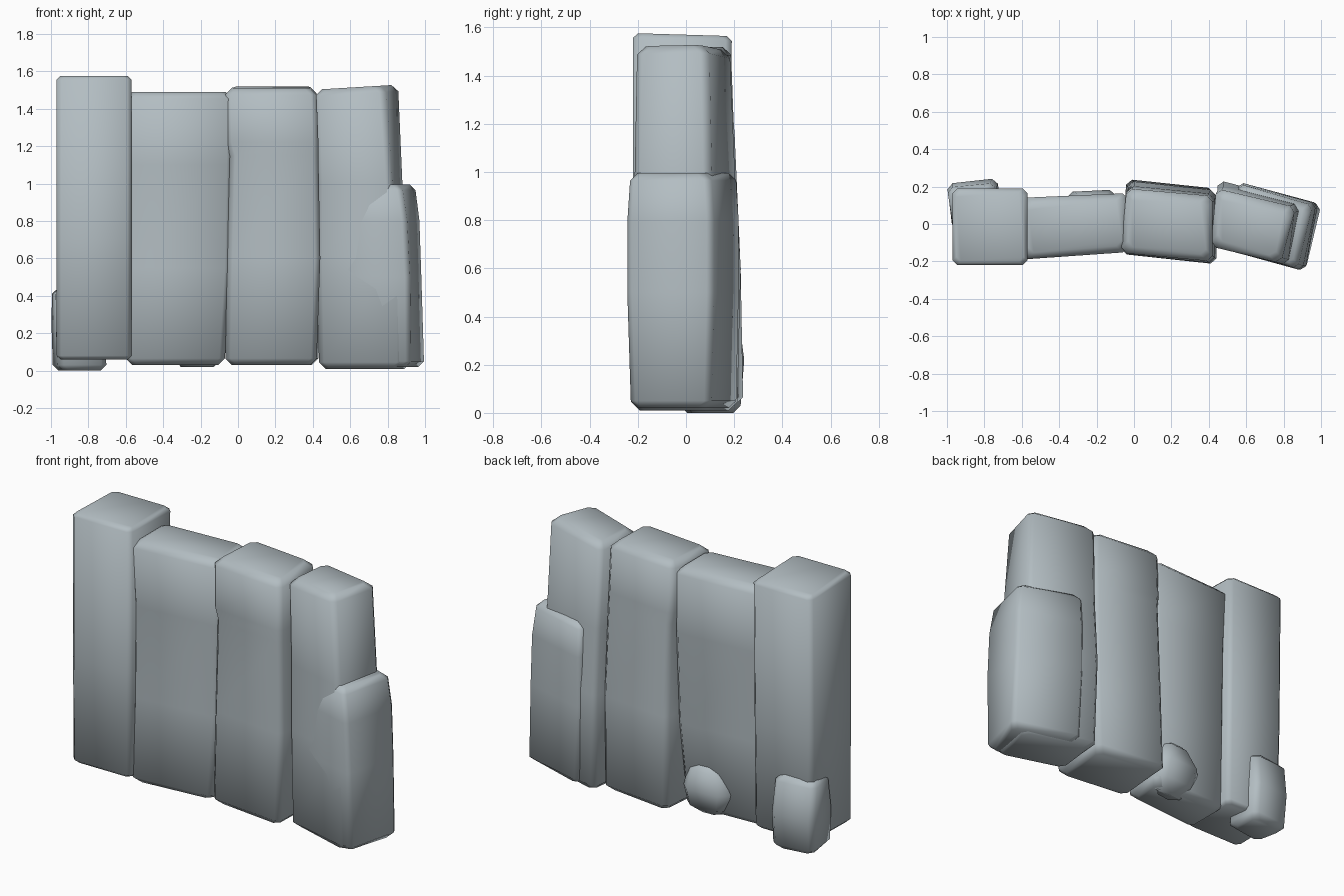
import bpy, bmesh
from mathutils import Vector

stone = bpy.data.materials.new("grey_stone")
stone.diffuse_color = (0.45, 0.51, 0.54, 1)


def ring_points(corners, cut, inset):
    """Eight-sided outline: a quad with clipped corners, pulled inwards."""
    q = [Vector(c) for c in corners]
    mid = sum(q, Vector((0, 0))) / 4
    q = [p + Vector(((-1 if p.x > mid.x else 1) * inset,
                     (-1 if p.y > mid.y else 1) * inset)) for p in q]
    out = []
    for i, p in enumerate(q):
        for other in (q[i - 1], q[(i + 1) % 4]):
            out.append(p + (other - p).normalized() * cut)
    return out


def rock(name, rings, cut=0.03, edge=0.03, tilt=(0, 0)):
    """Loft rings of (z, four corners) into a soft-edged stone block.
    Corners run front left, front right, back right, back left."""
    levels = [(rings[0][0], rings[0][1], edge)]
    levels.append((rings[0][0] + edge, rings[0][1], 0))
    levels += [(z, c, 0) for z, c in rings[1:-1]]
    levels.append((rings[-1][0] - edge, rings[-1][1], 0))
    levels.append((rings[-1][0], rings[-1][1], edge))
    bm = bmesh.new()
    loops = []
    for k, (z, corners, inset) in enumerate(levels):
        pts = ring_points(corners, cut, inset)
        mid = sum(pts, Vector((0, 0))) / len(pts)
        top = k >= len(levels) - 2
        loops.append([bm.verts.new((p.x, p.y, z + (
            (p.x - mid.x) * tilt[0] + (p.y - mid.y) * tilt[1] if top else 0)))
            for p in pts])
    n = len(loops[0])
    for a, b in zip(loops, loops[1:]):
        for i in range(n):
            j = (i + 1) % n
            bm.faces.new((a[i], a[j], b[j], b[i]))
    bm.faces.new(loops[-1])
    bm.faces.new(loops[0][::-1])
    bmesh.ops.recalc_face_normals(bm, faces=bm.faces[:])
    for f in bm.faces:
        f.smooth = True
    me = bpy.data.meshes.new(name)
    bm.to_mesh(me)
    bm.free()
    me.materials.append(stone)
    ob = bpy.data.objects.new(name, me)
    bpy.context.collection.objects.link(ob)
    return ob


# Tall left pillar
rock("left_pillar", [
    (0.06, [(-0.97, -0.215), (-0.57, -0.215), (-0.57, 0.17), (-0.96, 0.17)]),
    (0.70, [(-0.97, -0.22), (-0.57, -0.22), (-0.57, 0.18), (-0.97, 0.18)]),
    (1.57, [(-0.97, -0.22), (-0.57, -0.22), (-0.57, 0.19), (-0.97, 0.19)]),
], cut=0.025, edge=0.02, tilt=(0, -0.03))

# Small boulder behind the left pillar
rock("left_boulder", [
    (0.00, [(-0.96, -0.03), (-0.70, 0.00), (-0.73, 0.23), (-0.995, 0.20)]),
    (0.22, [(-0.97, -0.03), (-0.71, 0.00), (-0.73, 0.245), (-1.0, 0.215)]),
    (0.44, [(-0.97, 0.00), (-0.71, 0.02), (-0.74, 0.22), (-1.0, 0.195)]),
], edge=0.03)

# Second slab
rock("second_slab", [
    (0.03, [(-0.60, -0.19), (-0.07, -0.15), (-0.07, 0.12), (-0.60, 0.10)]),
    (0.55, [(-0.59, -0.18), (-0.04, -0.145), (-0.04, 0.15), (-0.59, 0.12)]),
    (1.10, [(-0.59, -0.175), (-0.03, -0.14), (-0.03, 0.165), (-0.59, 0.13)]),
    (1.49, [(-0.60, -0.19), (-0.03, -0.15), (-0.03, 0.165), (-0.60, 0.14)]),
], cut=0.03, edge=0.035)

# Small boulder behind the second slab
rock("middle_boulder", [
    (0.02, [(-0.36, -0.05), (-0.08, -0.03), (-0.08, 0.15), (-0.35, 0.14)]),
    (0.18, [(-0.38, -0.05), (-0.07, -0.03), (-0.08, 0.185), (-0.38, 0.17)]),
    (0.34, [(-0.34, -0.05), (-0.09, -0.03), (-0.10, 0.16), (-0.32, 0.15)]),
], cut=0.05, edge=0.05)

# Third slab
rock("third_slab", [
    (0.03, [(-0.07, -0.16), (0.42, -0.21), (0.43, 0.19), (-0.04, 0.24)]),
    (0.60, [(-0.06, -0.16), (0.44, -0.215), (0.44, 0.18), (-0.03, 0.23)]),
    (1.15, [(-0.045, -0.16), (0.43, -0.21), (0.43, 0.16), (-0.03, 0.205)]),
    (1.22, [(-0.065, -0.16), (0.43, -0.21), (0.43, 0.155), (-0.04, 0.20)]),
    (1.515, [(-0.07, -0.155), (0.42, -0.20), (0.42, 0.15), (-0.04, 0.19)]),
], cut=0.03, edge=0.035, tilt=(0, 0.03))

# Fourth slab, turned clockwise
rock("fourth_slab", [
    (0.01, [(0.43, -0.12), (0.88, -0.235), (0.93, 0.11), (0.46, 0.22)]),
    (0.60, [(0.42, -0.12), (0.88, -0.24), (0.93, 0.11), (0.45, 0.235)]),
    (1.00, [(0.42, -0.12), (0.82, -0.22), (0.885, 0.10), (0.45, 0.21)]),
    (1.515, [(0.41, -0.12), (0.785, -0.21), (0.865, 0.09), (0.44, 0.19)]),
], cut=0.03, edge=0.035, tilt=(0.06, 0))

# Low shoulder stone on the right end
rock("right_shoulder", [
    (0.02, [(0.52, -0.14), (0.92, -0.235), (1.0, 0.10), (0.58, 0.215)]),
    (0.50, [(0.52, -0.145), (0.915, -0.25), (0.985, 0.11), (0.56, 0.225)]),
    (0.80, [(0.52, -0.14), (0.90, -0.25), (0.975, 0.11), (0.56, 0.225)]),
    (0.995, [(0.55, -0.13), (0.875, -0.24), (0.955, 0.10), (0.56, 0.215)]),
], cut=0.025, edge=0.03)
